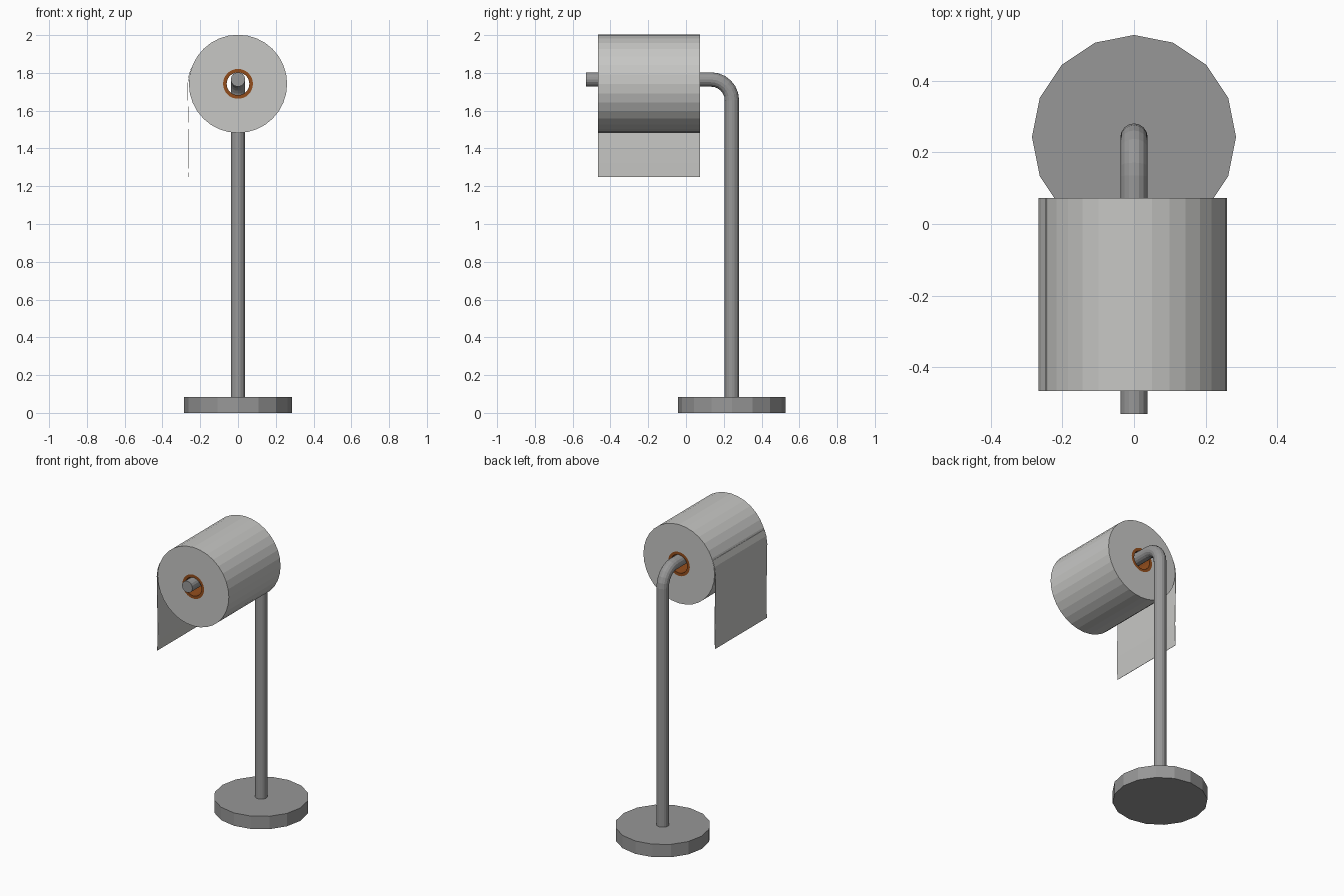
import bpy, bmesh, math

if "Cube" in bpy.data.objects:
    bpy.data.objects.remove(bpy.data.objects["Cube"])


def material(name, rgb):
    m = bpy.data.materials.new(name)
    m.diffuse_color = (*rgb, 1)
    m.use_nodes = True
    m.node_tree.nodes["Principled BSDF"].inputs["Base Color"].default_value = m.diffuse_color
    return m


METAL = material("grey metal", (0.31, 0.31, 0.31))
PAPER = material("white paper", (0.57, 0.57, 0.555))
CARD = material("brown cardboard", (0.29, 0.075, 0.012))

BASE_Y = 0.243             # centre of base and post
ROLL_Z = 1.742             # axis height of the roll
ROLL_Y = (-0.467, 0.073)   # roll front and back


def mesh_object(name, bm, mat):
    bmesh.ops.recalc_face_normals(bm, faces=bm.faces)
    me = bpy.data.meshes.new(name)
    bm.to_mesh(me)
    bm.free()
    me.materials.append(mat)
    ob = bpy.data.objects.new(name, me)
    bpy.context.collection.objects.link(ob)
    return ob


def tube(name, r_out, r_in, sides, mat):
    """Hollow cylinder along y at the roll axis."""
    bm = bmesh.new()
    y0, y1 = ROLL_Y
    section = [(r_out, y0), (r_out, y1), (r_in, y1), (r_in, y0)]
    rings = []
    for i in range(sides):
        a = 2 * math.pi * i / sides
        rings.append([bm.verts.new((r * math.cos(a), y, ROLL_Z + r * math.sin(a)))
                      for r, y in section])
    for i in range(sides):
        a, b = rings[i], rings[(i + 1) % sides]
        for k in range(4):
            n = (k + 1) % 4
            bm.faces.new((a[k], a[n], b[n], b[k]))
    return mesh_object(name, bm, mat)


# Round base
bm = bmesh.new()
bmesh.ops.create_cone(bm, cap_ends=True, segments=16, radius1=0.285, radius2=0.285, depth=0.085)
bmesh.ops.translate(bm, verts=bm.verts, vec=(0, BASE_Y, 0.0425))
mesh_object("base", bm, METAL)

# Bent post and arm: swept circle
ROD_Z, BEND = 1.765, 0.11
path = [(0, BASE_Y, 0.04)]
for i in range(7):
    a = math.pi / 2 * i / 6
    path.append((0, BASE_Y - BEND + BEND * math.cos(a), ROD_Z - BEND + BEND * math.sin(a)))
path.append((0, -0.53, ROD_Z))
cu = bpy.data.curves.new("post_and_arm", 'CURVE')
cu.dimensions = '3D'
cu.bevel_depth = 0.038
cu.bevel_resolution = 6
cu.use_fill_caps = True
sp = cu.splines.new('POLY')
sp.points.add(len(path) - 1)
for p, co in zip(sp.points, path):
    p.co = (*co, 1)
sp.use_smooth = False
cu.materials.append(METAL)
post = bpy.data.objects.new("post_and_arm", cu)
bpy.context.collection.objects.link(post)
bpy.context.view_layer.objects.active = post
post.select_set(True)
bpy.ops.object.convert(target='MESH')

# Paper roll and its cardboard core
tube("paper_roll", 0.26, 0.079, 32, PAPER)
tube("cardboard_core", 0.079, 0.06, 32, CARD)

# Hanging sheet: thin strip leaving the roll on the left
profile = [(-0.245, 1.83), (-0.258, 1.79), (-0.265, 1.742), (-0.264, 1.65),
           (-0.261, 1.52), (-0.259, 1.40), (-0.260, 1.32), (-0.262, 1.25)]
bm = bmesh.new()
rows = [[[bm.verts.new((x - t, y, z)) for y in ROLL_Y] for x, z in profile]
        for t in (0, 0.002)]
outline = rows[0] + rows[1][::-1]
for i in range(len(outline)):
    a, b = outline[i], outline[(i + 1) % len(outline)]
    bm.faces.new((a[0], a[1], b[1], b[0]))
n = len(profile)
for k in (0, 1):
    for i in range(n - 1):
        bm.faces.new((rows[0][i][k], rows[0][i + 1][k], rows[1][i + 1][k], rows[1][i][k]))
mesh_object("hanging_sheet", bm, PAPER)
